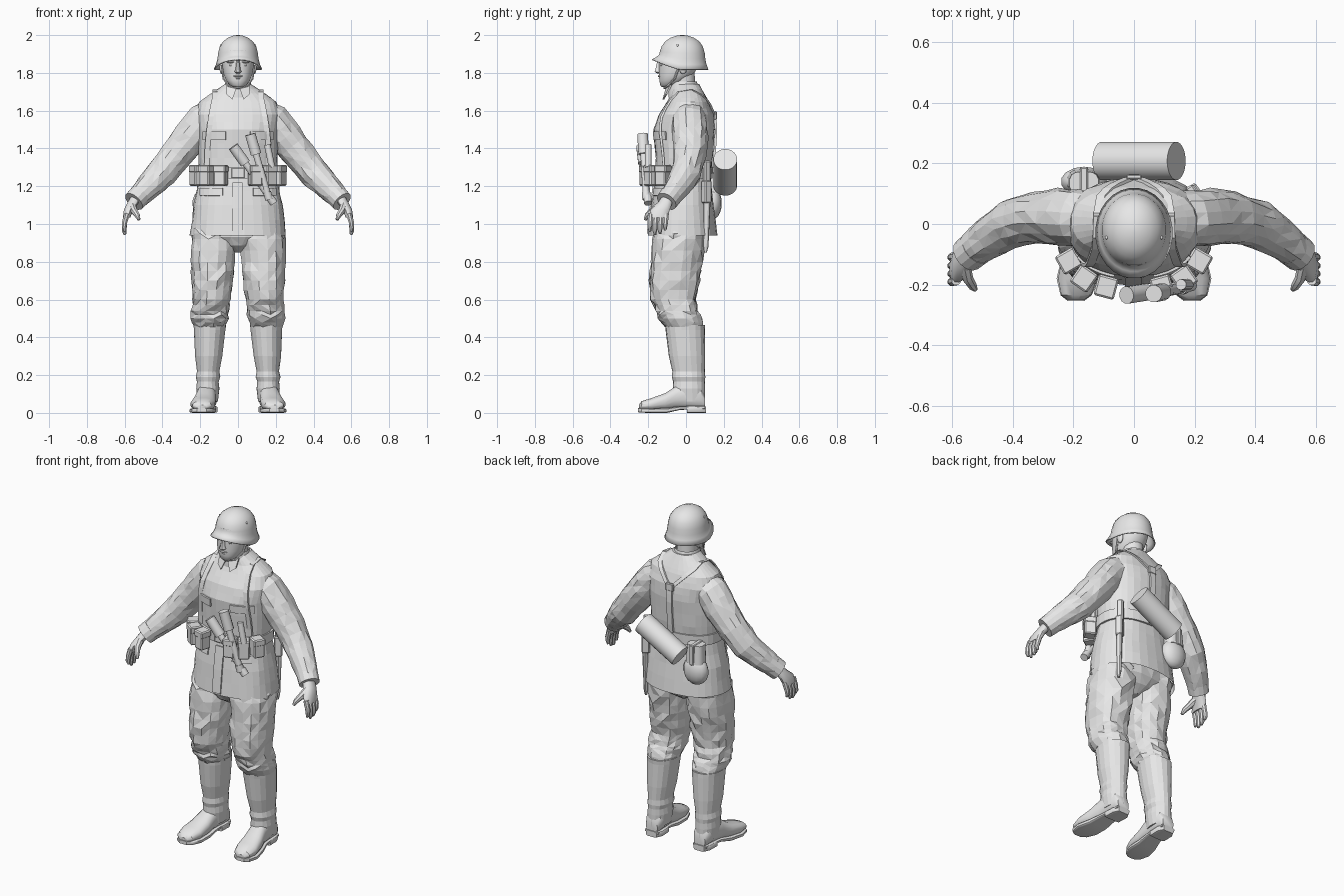
import bpy, bmesh, math, random
from mathutils import Vector as V, Matrix

random.seed(4)
grey = bpy.data.materials.new("plain_grey")
grey.diffuse_color = (0.8, 0.8, 0.8, 1)


def finish(ob, smooth=0):
    ob.data.materials.append(grey)
    if smooth:
        bpy.ops.object.select_all(action='DESELECT')
        ob.select_set(True)
        bpy.context.view_layer.objects.active = ob
        bpy.ops.object.shade_smooth_by_angle(angle=math.radians(smooth))
    return ob


def from_bmesh(name, bm, smooth=0):
    bmesh.ops.recalc_face_normals(bm, faces=bm.faces)
    me = bpy.data.meshes.new(name)
    bm.to_mesh(me)
    bm.free()
    ob = bpy.data.objects.new(name, me)
    bpy.context.collection.objects.link(ob)
    return finish(ob, smooth)


def skin(name, rings, smooth=0, caps=(True, True), folds=False):
    """Faces between successive closed rings; folds splits them into random triangles."""
    bm = bmesh.new()
    rows = [[bm.verts.new(p) for p in r] for r in rings]
    n = len(rows[0])
    for a, b in zip(rows, rows[1:]):
        for i in range(n):
            j = (i + 1) % n
            q = (a[i], a[j], b[j], b[i])
            if folds:
                k = random.randrange(2)
                bm.faces.new((q[k], q[k + 1], q[k + 2]))
                bm.faces.new((q[k], q[k + 2], q[(k + 3) % 4]))
            else:
                bm.faces.new(q)
    if caps[0]:
        bm.faces.new(rows[0])
    if caps[1]:
        bm.faces.new(rows[-1])
    return from_bmesh(name, bm, smooth)


def oval(c, u, v, a, b, n=16, e=2.0, jit=0.0):
    pts = []
    for i in range(n):
        t = 2 * math.pi * (i + 0.5) / n
        co, si = math.cos(t), math.sin(t)
        k = 1 + random.uniform(-jit, jit)
        x = math.copysign(abs(co) ** (2 / e), co) * a * k
        y = math.copysign(abs(si) ** (2 / e), si) * b * k
        pts.append(V(c) + V(u) * x + V(v) * y)
    return pts


def refine(rows, k):
    out = []
    for a, b in zip(rows, rows[1:]):
        out += [[p + (q - p) * i / k for p, q in zip(a, b)] for i in range(k)]
    return out + [rows[-1]]


def stack(name, rows, n=16, e=2.0, jit=0.0, k=1, s=1, smooth=0, caps=(True, True)):
    """Horizontal ovals: rows of (z, cx, cy, rx, ry); s = -1 mirrors in x."""
    return skin(name, [oval((s * cx, cy, z), (1, 0, 0), (0, 1, 0), rx, ry, n, e, jit)
                       for z, cx, cy, rx, ry in refine(rows, k)], smooth, caps, jit > 0.03)


def tube(name, rows, n=12, jit=0.0, k=1, s=1, smooth=0):
    """Circles across a path: rows of (x, y, z, r)."""
    rows = refine(rows, k)
    pts = [V((s * r[0], r[1], r[2])) for r in rows]
    rings = []
    for i, p in enumerate(pts):
        t = (pts[min(i + 1, len(pts) - 1)] - pts[max(i - 1, 0)]).normalized()
        u = t.cross(V((0, 1, 0)))
        u = u.normalized() if u.length > 0.05 else V((1, 0, 0))
        rings.append(oval(p, u, t.cross(u), rows[i][3], rows[i][3], n, 2, jit))
    return skin(name, rings, smooth, folds=jit > 0.03)


def blob(name, loc, size, smooth=60):
    bpy.ops.mesh.primitive_uv_sphere_add(segments=14, ring_count=9, radius=1)
    ob = bpy.context.object
    ob.name = name
    ob.data.transform(Matrix.Translation(loc) @ Matrix.Diagonal((*size, 1)))
    return finish(ob, smooth)


def box(name, loc, size, rot=0.0, bevel=0.006):
    bm = bmesh.new()
    bmesh.ops.create_cube(bm, size=1)
    bm.transform(Matrix.Diagonal((*size, 1)))
    bmesh.ops.bevel(bm, geom=bm.edges[:], offset=bevel, segments=1, affect='EDGES')
    bm.transform(Matrix.Translation(loc) @ Matrix.Rotation(rot, 4, 'Z'))
    return from_bmesh(name, bm)


# Coat: open hem up to the shoulders
COAT = [(0.94, 0, -.017, .255, .183), (1.1, 0, -.018, .236, .165), (1.25, 0, -.015, .205, .145),
        (1.35, 0, -.01, .21, .152), (1.5, 0, -.01, .215, .162), (1.58, 0, 0, .225, .145),
        (1.645, 0, .01, .205, .112), (1.69, 0, .01, .145, .088), (1.74, 0, 0, .07, .07)]
E = 2.3
stack("coat", COAT, 32, E, .012, 2, caps=(False, True))


def row_at(z):
    for a, b in zip(COAT, COAT[1:]):
        if z <= b[0]:
            f = (z - a[0]) / (b[0] - a[0])
            return [p + (q - p) * f for p, q in zip(a, b)]
    return COAT[-1]


def on_coat(x, z, side, off=0.008):
    """Point on the coat; side -1 is the front, 1 the back."""
    _, _, cy, rx, ry = row_at(z)
    d = (1 - min(abs(x) / rx, 1) ** E) ** (1 / E)
    return V((x, cy + side * (ry * d + off), z))


def patch(name, x0, x1, z0, z1, side=-1):
    bm = bmesh.new()
    g = [[bm.verts.new(on_coat(x0 + (x1 - x0) * i / 5, z0 + (z1 - z0) * j / 4, side, .004))
          for i in range(6)] for j in range(5)]
    for j in range(4):
        for i in range(5):
            bm.faces.new((g[j][i], g[j][i + 1], g[j + 1][i + 1], g[j + 1][i]))
    m = from_bmesh(name, bm).modifiers.new("thickness", 'SOLIDIFY')
    m.thickness, m.offset = 0.009, 0


def strap(name, pts, w=0.014, t=0.006):
    skin(name, [[p + V((-w, -t, 0)), p + V((w, -t, 0)), p + V((w, t, 0)), p + V((-w, t, 0))] for p in pts])


patch("coat_front_edge", -.03, .025, .95, 1.22)

# Collar
stack("collar", [(1.67, 0, -.005, .088, .09), (1.72, 0, -.012, .076, .08), (1.755, 0, -.012, .066, .07),
                 (1.735, 0, -.012, .058, .062)], 20, smooth=30)

# Neck, head and face
stack("neck", [(1.7, 0, -.01, .057, .06), (1.8, 0, -.015, .06, .062)], 16, smooth=40)
stack("head", [(1.725, 0, -.1, .026, .028), (1.735, 0, -.09, .044, .047), (1.76, 0, -.07, .064, .072),
               (1.79, 0, -.052, .076, .092), (1.83, 0, -.04, .083, .103), (1.86, 0, -.035, .086, .108),
               (1.92, 0, -.03, .084, .108)], 20, 2.2, smooth=45)
skin("nose", [oval((0, y, z), (1, 0, 0), (0, 1, 0), a, .02, 8) for y, z, a in
              [(-.135, 1.798, .012), (-.147, 1.806, .02), (-.143, 1.82, .014), (-.133, 1.865, .009)]], 40)
blob("upper_lip", (0, -.139, 1.783), (.025, .01, .006))
blob("lower_lip", (0, -.135, 1.772), (.021, .01, .006))
blob("chin", (0, -.116, 1.744), (.026, .019, .017))

# Helmet: flared rim, higher over the face
rings = []
for z, lift, cy, rx, ry in [(1.818, .055, -.03, .128, .15), (1.845, .04, -.024, .116, .133),
                            (1.875, .022, -.02, .109, .123), (1.905, .006, -.02, .106, .12),
                            (1.94, 0, -.02, .097, .11), (1.967, 0, -.02, .079, .091),
                            (1.986, 0, -.02, .054, .062), (1.997, 0, -.02, .026, .03), (2, 0, -.02, .006, .007)]:
    ring = oval((0, cy, z), (1, 0, 0), (0, 1, 0), rx, ry, 28)
    for p in ring:
        p.z += lift * max(0, (cy - p.y) / ry) ** 1.2
    rings.append(ring)
helmet = skin("helmet", rings, 40, (False, True))
helmet.modifiers.new("thickness", 'SOLIDIFY').thickness = 0.007

# Belt and buckle
stack("belt", [(z, 0, -.015, r[3] + .01, r[4] + .01) for z, r in
               [(1.24, row_at(1.24)), (1.3, row_at(1.3))]], 32, E)
box("buckle", (0, -.172, 1.27), (.07, .012, .055), 0, .004)

# Seat of the trousers under the hem
stack("trouser_seat", [(.85, 0, -.03, .02, .06), (.885, 0, -.03, .1, .11), (.93, 0, -.03, .2, .14),
                       (1.02, 0, -.025, .225, .15)], 20, 2.3, .035)

for s in (-1, 1):
    # Face sides and helmet fittings
    blob("eye", (s * .034, -.127, 1.842), (.015, .01, .007))
    blob("brow", (s * .036, -.13, 1.858), (.026, .013, .007))
    blob("ear", (s * .086, -.015, 1.825), (.012, .02, .032))
    blob("helmet_rivet", (s * .09, -.045, 1.945), (.006, .006, .006))
    tube("chin_strap", [(.086, -.035, 1.84, .006), (.077, -.06, 1.77, .006), (.05, -.095, 1.732, .006),
                        (0, -.115, 1.719, .006)], 6, s=s)
    # Collar point plate
    skin("collar_point", [[V((s * x, y + d, z)) for x, y, z in
                           [(.005, -.097, 1.725), (.062, -.075, 1.735), (.06, -.1, 1.685), (.03, -.115, 1.66)]]
                          for d in (0, -.009)])
    # Pocket flaps
    patch("breast_pocket_flap", s * .065, s * .185, 1.445, 1.49)
    patch("hip_pocket_flap", s * .08, s * .2, 1.15, 1.19)
    # Sleeves with cuffs
    tube("sleeve", [(.11, .015, 1.58, .088), (.185, .018, 1.545, .094), (.252, .024, 1.458, .093),
                    (.33, .02, 1.362, .085), (.405, 0, 1.267, .08), (.47, -.04, 1.202, .07),
                    (.53, -.085, 1.142, .058)], 14, .05, 2, s)
    tube("cuff", [(.52, -.078, 1.152, .06), (.551, -.103, 1.119, .058)], 14, 0, 1, s)
    # Hands
    stack("palm", [(1.15, .535, -.095, .03, .03), (1.11, .558, -.112, .03, .04), (1.075, .578, -.137, .027, .053),
                   (1.035, .59, -.147, .02, .05)], 12, 2.3, 0, 1, s, 40)
    for i in range(4):
        y, low = -.187 + .027 * i, (.96, .943, .948, .968)[i]
        tube("finger", [(.587, y, 1.055, .016), (.6, y - .003, 1.01, .015), (.603, y - .005, low + .02, .013),
                        (.598, y - .004, low, .007)], 8, s=s, smooth=40)
    tube("thumb", [(.562, -.13, 1.1, .022), (.55, -.178, 1.07, .019), (.533, -.205, 1.045, .015),
                   (.524, -.216, 1.022, .008)], 8, s=s, smooth=40)
    # Trousers: baggy, gathered above the boots
    stack("trouser_leg", [(.98, .125, -.025, .12, .135), (.92, .128, -.037, .122, .14),
                          (.8, .134, -.05, .117, .136), (.7, .135, -.06, .111, .132), (.6, .142, -.066, .1, .12),
                          (.54, .148, -.045, .1, .112), (.5, .15, -.032, .1, .113),
                          (.455, .15, -.008, .083, .1)], 16, 2.2, .065, 2, s)
    # Boots: shaft, foot, sole, heel
    stack("boot_shaft", [(.465, .15, -.005, .087, .106), (.44, .15, -.004, .085, .104), (.3, .155, .006, .073, .096),
                         (.22, .158, .014, .06, .086), (.19, .159, .014, .066, .088), (.165, .16, .016, .058, .084),
                         (.13, .16, .016, .062, .085), (.06, .16, .02, .054, .08)], 18, 2.1, .015, 1, s)
    for name, e, rows in [
        ("boot_foot", 2.4, [(-.25, .192, .028, .02, .042), (-.235, .191, .05, .016, .062), (-.18, .186, .066, .012, .08),
                            (-.11, .177, .061, .012, .105), (-.05, .168, .052, .02, .145), (.02, .162, .052, .02, .165),
                            (.08, .16, .05, .02, .14), (.1, .16, .038, .02, .1)]),
        ("boot_sole", 6, [(-.255, .192, .026, .004, .025), (-.235, .191, .052, .001, .025), (-.18, .186, .07, 0, .024),
                          (-.1, .176, .061, 0, .026), (-.03, .166, .05, .016, .035), (.1, .16, .045, .02, .037)]),
        ("boot_heel", 6, [(.005, .162, .052, 0, .035), (.07, .16, .053, 0, .035), (.105, .16, .035, 0, .035)])]:
        skin(name, [oval((s * cx, y, (a + b) / 2), (1, 0, 0), (0, 0, 1), w, (b - a) / 2, 16, e)
                    for y, cx, w, a, b in rows], 35)
    # Ammunition pouches with lids
    for x, y, a in [(.092, -.208, 15), (.165, -.18, 35), (.215, -.122, 60)]:
        box("pouch", (s * x, y, 1.252), (.064, .066, .1), s * math.radians(a))
        box("pouch_lid", (s * x, y, 1.292), (.069, .071, .04), s * math.radians(a))
    # Shoulder straps, meeting between the shoulder blades
    front = [on_coat(s * (.165 - .04 * (i / 8) ** 2), 1.3 + .045 * i, -1, .005) for i in range(9)]
    back = [on_coat(s * .11 * (1 - i / 5), 1.68 - .023 * i, 1, .005) for i in range(6)]
    strap("shoulder_strap", front + [V((s * .122, -.04, 1.7)), V((s * .12, .03, 1.712))] + back)
strap("back_strap", [on_coat(0, 1.58 - .047 * i, 1) for i in range(7)], .017)
box("strap_joint", on_coat(0, 1.575, 1, .01), (.05, .016, .045), 0, .004)

# Stick grenades tucked in the belt
for top, low in [(V((-.025, -.235, 1.41)), V((.19, -.2, 1.11))), (V((.065, -.23, 1.475)), V((.165, -.21, 1.13)))]:
    d = (low - top).normalized()
    for name, a, b, r in [("grenade_head", top, top + d * .11, .029), ("grenade_handle", top + d * .11, low, .018),
                          ("grenade_cap", low - d * .04, low, .022)]:
        tube(name, [(*a, r), (*b, r)], 12, smooth=40)
tube("tool_handle", [(.155, -.2, 1.42, .018), (.18, -.2, 1.3, .018)], 10, smooth=40)

# Slanted canister on the back
tube("canister", [(-.107, .208, 1.205, .063), (.14, .208, 1.342, .063)], 24, smooth=40)

# Water bottle with cup and carrier
blob("water_bottle", (-.165, .14, 1.11), (.078, .05, .085))
stack("bottle_cup", [(1.16, -.165, .14, .055, .042), (1.27, -.165, .135, .048, .038)], 14, 3, smooth=40)
box("bottle_strap", (-.165, .14, 1.215), (.026, .096, .12), 0, .004)

# Sheathed blade on the hip
box("blade_grip", (.19, .11, 1.27), (.03, .035, .13), .6)
box("blade_hanger", (.194, .108, 1.17), (.045, .04, .12), .6)
stack("blade_sheath", [(.85, .195, .103, .006, .007), (.88, .195, .105, .011, .014),
                       (1.17, .197, .112, .016, .02)], 10)
